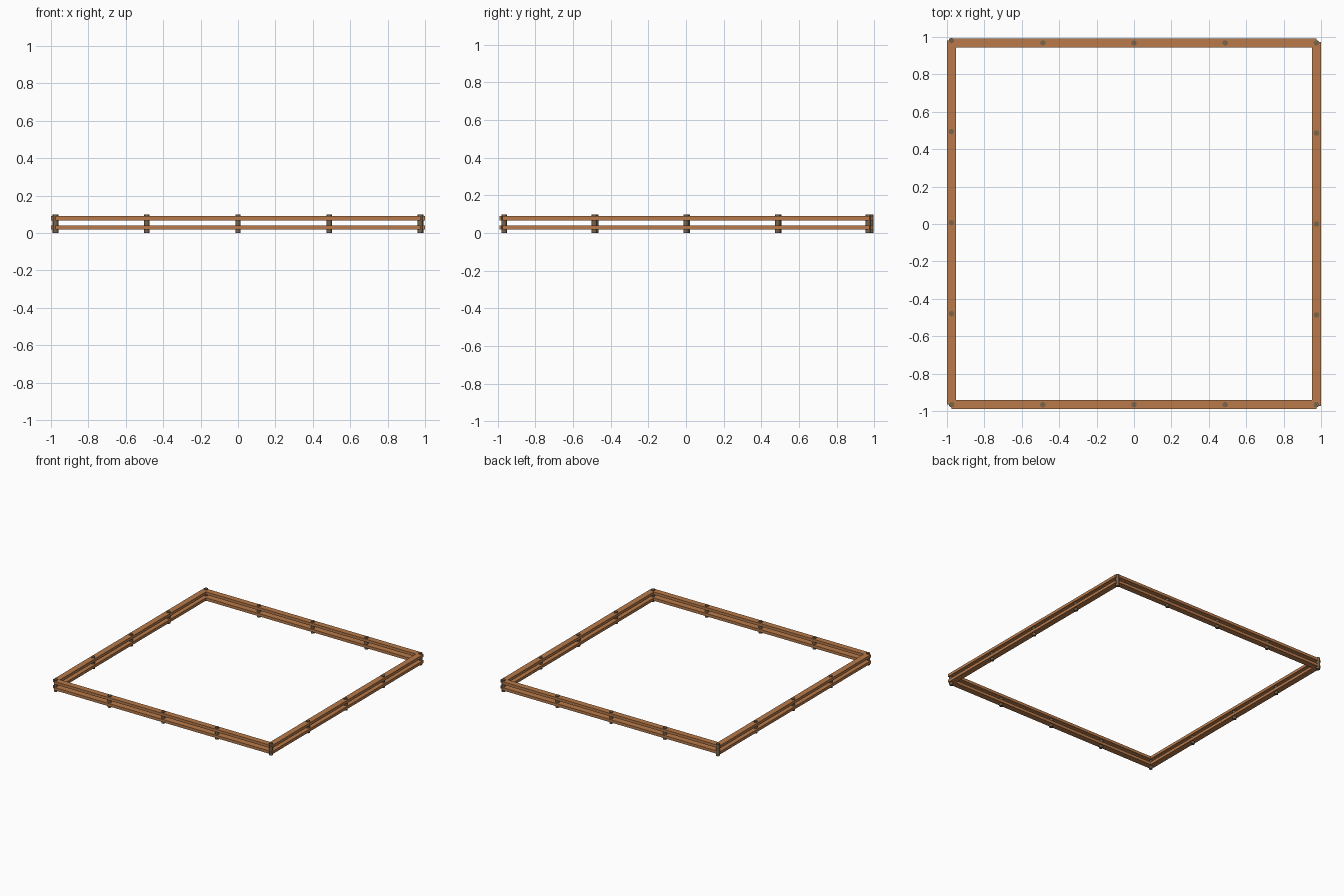
import bpy, math

if "Cube" in bpy.data.objects:
    bpy.data.objects.remove(bpy.data.objects["Cube"])

def material(name, color):
    m = bpy.data.materials.new(name)
    m.diffuse_color = (*color, 1)
    m.use_nodes = True
    m.node_tree.nodes["Principled BSDF"].inputs["Base Color"].default_value = m.diffuse_color
    return m

WOOD = material("warm wood", (0.48, 0.195, 0.07))
POST = material("weathered post", (0.19, 0.125, 0.07))

HALF_W = 0.024            # half the width of a rail
POST_R, POST_H = 0.0145, 0.098
RAILS = ((0.018, 0.041), (0.067, 0.090))   # bottom and top of each rail

def rail(name, x0, x1, y0, y1, z0, z1):
    bpy.ops.mesh.primitive_cube_add(size=1, location=((x0 + x1) / 2, (y0 + y1) / 2, (z0 + z1) / 2))
    o = bpy.context.object
    o.scale = (x1 - x0, y1 - y0, z1 - z0)
    bpy.ops.object.transform_apply(location=False, rotation=False, scale=True)
    o.name = name
    o.data.materials.append(WOOD)

def post(name, x, y):
    bpy.ops.mesh.primitive_cylinder_add(vertices=12, radius=POST_R, depth=POST_H, location=(x, y, POST_H / 2))
    o = bpy.context.object
    o.name = name
    o.data.materials.append(POST)
    bpy.ops.object.shade_smooth_by_angle(angle=math.radians(40))

def section(name, start, end, posts):
    """Two rails from start to end, with posts at the given quarter points."""
    (xa, ya), (xb, yb) = start, end
    wx, wy = (0, HALF_W) if ya == yb else (HALF_W, 0)
    for i, (z0, z1) in enumerate(RAILS):
        rail(f"{name}_rail_{i + 1}", min(xa, xb) - wx, max(xa, xb) + wx,
             min(ya, yb) - wy, max(ya, yb) + wy, z0, z1)
    for i in posts:
        t = i / 4
        post(f"{name}_post_{i + 1}", xa + (xb - xa) * t, ya + (yb - ya) * t)

# Four fence sections, slightly offset where they meet at the corners
section("front", (-0.975, -0.966), (0.975, -0.966), range(5))
section("right", (0.976, -0.973), (0.976, 0.973), (1, 2, 3))
section("back", (-0.975, 0.968), (0.975, 0.968), (1, 2, 3, 4))
section("left", (-0.976, -0.966), (-0.976, 0.980), (1, 2, 3, 4))
